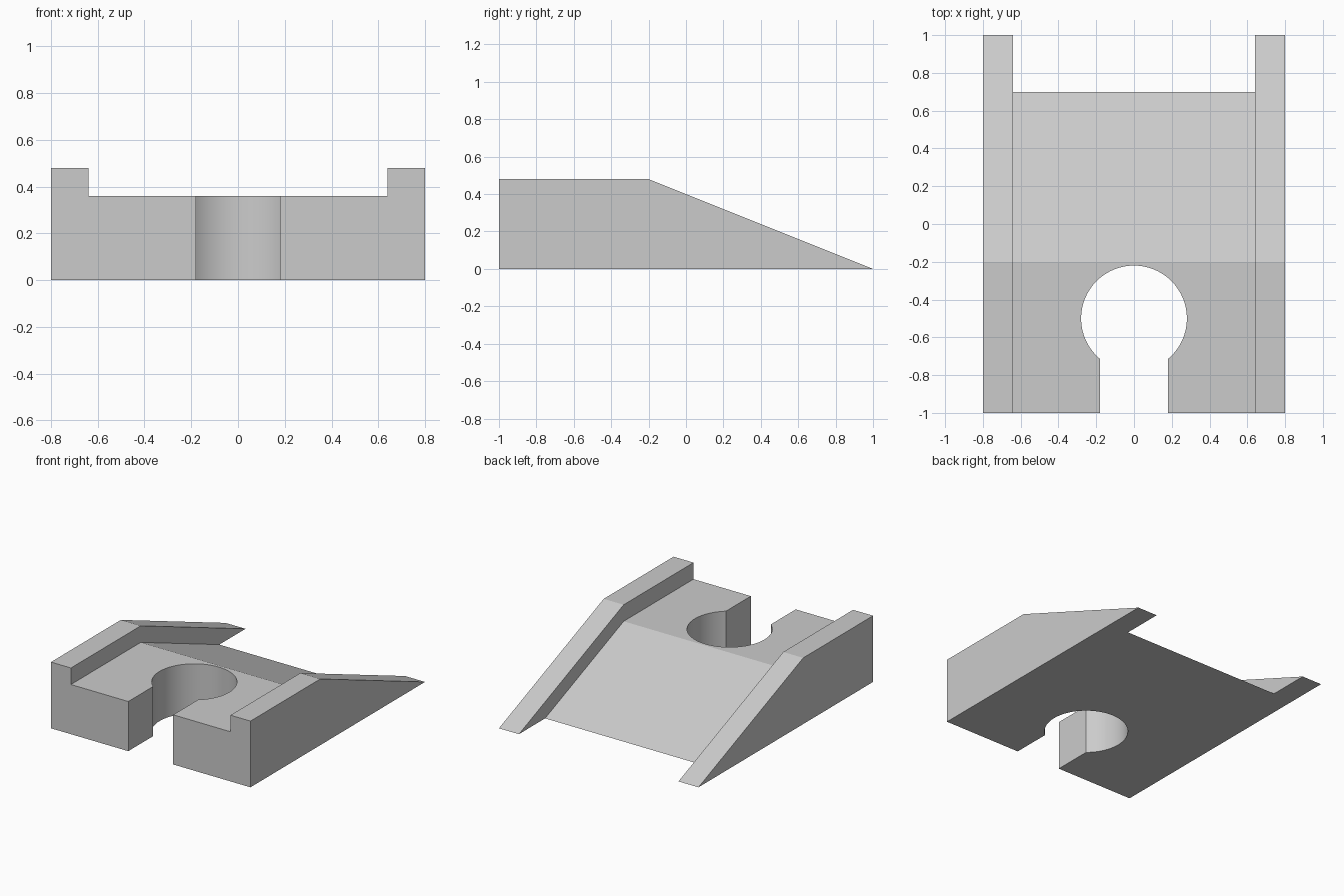
import bpy
import bmesh
import math

default = bpy.data.objects.get("Cube")
if default:
    bpy.data.objects.remove(default, do_unlink=True)

GREY = (0.6, 0.6, 0.6, 1)
grey = bpy.data.materials.new("light grey")
grey.use_nodes = True
grey.diffuse_color = GREY
grey.node_tree.nodes["Principled BSDF"].inputs["Base Color"].default_value = GREY


def prism(name, outline, direction):
    """Extrude a closed outline of 3D points along a vector."""
    bm = bmesh.new()
    face = bm.faces.new([bm.verts.new(p) for p in outline])
    result = bmesh.ops.extrude_face_region(bm, geom=[face], use_keep_orig=True)
    moved = [g for g in result["geom"] if isinstance(g, bmesh.types.BMVert)]
    bmesh.ops.translate(bm, vec=direction, verts=moved)
    bmesh.ops.recalc_face_normals(bm, faces=bm.faces)
    mesh = bpy.data.meshes.new(name)
    bm.to_mesh(mesh)
    bm.free()
    mesh.materials.append(grey)
    obj = bpy.data.objects.new(name, mesh)
    bpy.context.collection.objects.link(obj)
    return obj


def side_prism(name, profile, half_width):
    """Extrude a (y, z) profile symmetrically across x."""
    return prism(name, [(-half_width, y, z) for y, z in profile], (2 * half_width, 0, 0))


# Wedge block with a flat front and a sloping back
body = side_prism("ramp_body", [(-1, 0), (1, 0), (-0.2, 0.48), (-1, 0.48)], 0.8)

# Trough that lowers the deck between the two side rails
trough = side_prism("trough_cutter", [(-1.2, 0.36), (-0.2, 0.36), (0.75, -0.02),
                                      (1.2, -0.02), (1.2, 0.8), (-1.2, 0.8)], 0.64)

# Keyhole opening: a round hole joined to a slot through the front
radius, slot, centre_y, steps = 0.28, 0.18, -0.5, 72
start = -math.acos(slot / radius)
sweep = math.pi - 2 * start
keyhole_outline = [(slot, -1.2, -0.2)]
for i in range(steps + 1):
    a = start + sweep * i / steps
    keyhole_outline.append((radius * math.cos(a), centre_y + radius * math.sin(a), -0.2))
keyhole_outline.append((-slot, -1.2, -0.2))
keyhole = prism("keyhole_cutter", keyhole_outline, (0, 0, 1))

# Cut both openings, then discard the cutters
bpy.context.view_layer.objects.active = body
for cutter in (trough, keyhole):
    cutter.hide_render = True
    cut = body.modifiers.new(cutter.name, "BOOLEAN")
    cut.operation = "DIFFERENCE"
    cut.solver = "EXACT"
    cut.object = cutter
    bpy.ops.object.modifier_apply(modifier=cut.name)
    bpy.data.objects.remove(cutter, do_unlink=True)

# Smooth the round hole, keep every crease sharp
bpy.ops.object.select_all(action="DESELECT")
body.select_set(True)
bpy.ops.object.shade_smooth_by_angle(angle=math.radians(15))
